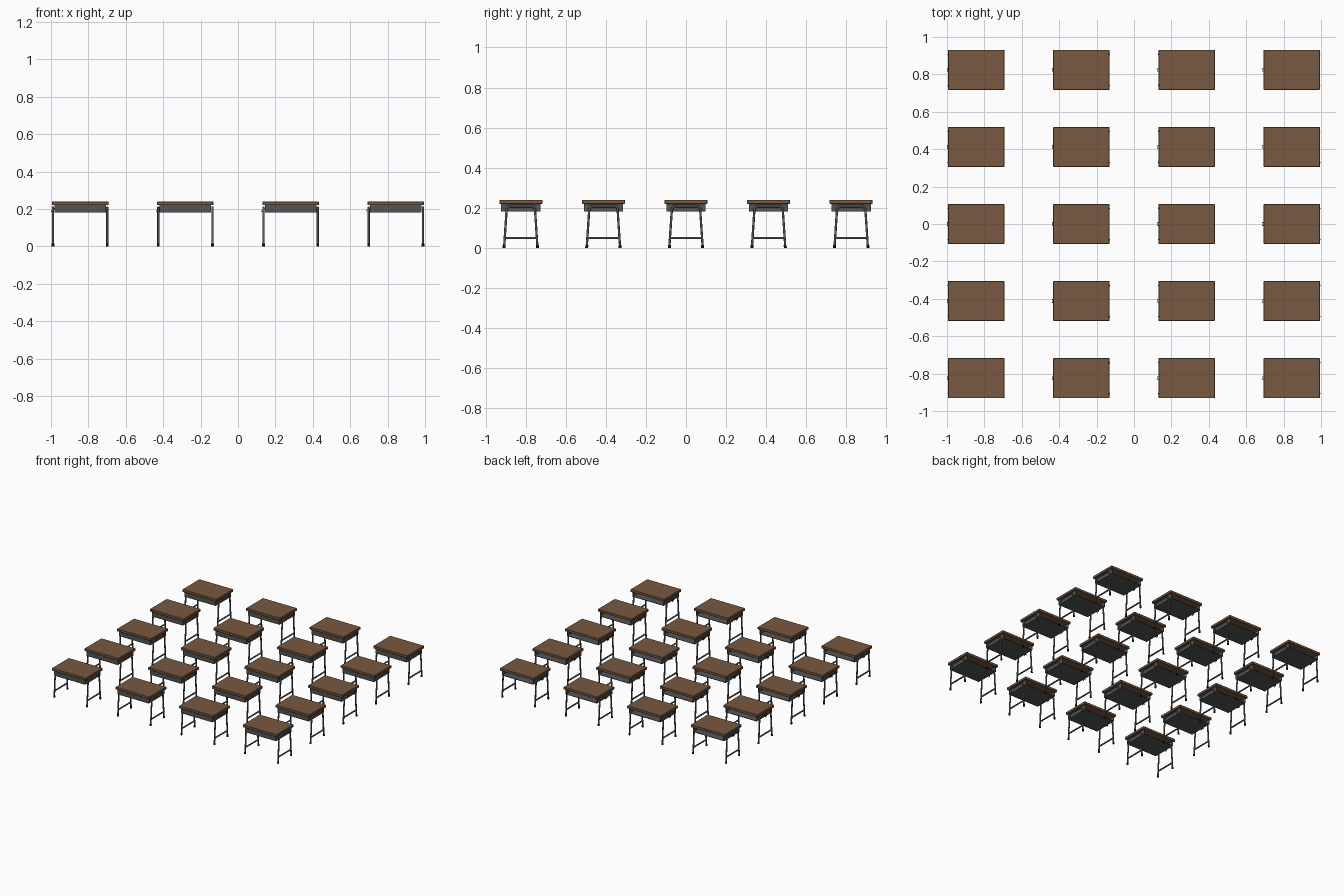
import bpy, bmesh, math
from mathutils import Vector, Matrix

if "Cube" in bpy.data.objects:
    bpy.data.objects.remove(bpy.data.objects["Cube"])


def material(name, rgb):
    m = bpy.data.materials.new(name)
    m.diffuse_color = (*rgb, 1)
    m.use_nodes = True
    m.node_tree.nodes["Principled BSDF"].inputs["Base Color"].default_value = m.diffuse_color
    return m


WOOD = material("brown wood", (0.185, 0.10, 0.052))
STEEL = material("grey steel", (0.085, 0.09, 0.092))
TUBE = material("tube metal", (0.10, 0.105, 0.105))
RUBBER = material("black rubber", (0.008, 0.008, 0.008))


def finish(bm, name, mat):
    bmesh.ops.recalc_face_normals(bm, faces=bm.faces)
    me = bpy.data.meshes.new(name)
    bm.to_mesh(me)
    bm.free()
    me.materials.append(mat)
    return me


def add_box(bm, x0, x1, y0, y1, z0, z1):
    mat = Matrix.Translation(((x0 + x1) / 2, (y0 + y1) / 2, (z0 + z1) / 2)) \
        @ Matrix.Diagonal((x1 - x0, y1 - y0, z1 - z0, 1))
    return bmesh.ops.create_cube(bm, size=1, matrix=mat)["verts"]


def add_tube(bm, pts, r, sides=10):
    """Sweep a round section along a path of points."""
    pts = [Vector(p) for p in pts]
    rings = []
    n = None
    for i, p in enumerate(pts):
        t = (pts[min(i + 1, len(pts) - 1)] - pts[max(i - 1, 0)]).normalized()
        if n is None:
            n = t.orthogonal()
        n = (n - t * n.dot(t)).normalized()
        b = t.cross(n)
        rings.append([bm.verts.new(p + r * (n * math.cos(a) + b * math.sin(a)))
                      for a in (2 * math.pi * k / sides for k in range(sides))])
    for a, b in zip(rings, rings[1:]):
        for k in range(sides):
            f = bm.faces.new((a[k], a[(k + 1) % sides], b[(k + 1) % sides], b[k]))
            f.smooth = True
    bm.faces.new(rings[0])
    bm.faces.new(rings[-1])


# desktop: slab with slightly softened edges
bm = bmesh.new()
add_box(bm, -0.1505, 0.1505, -0.107, 0.107, 0.22, 0.24)
bmesh.ops.bevel(bm, geom=bm.edges[:], offset=0.002, segments=1, affect='EDGES')
top_mesh = finish(bm, "desktop", WOOD)

# book tray: thin sheet box, open at the back
bm = bmesh.new()
t = 0.003
add_box(bm, -0.138, 0.138, -0.098, 0.098, 0.181, 0.181 + t)
add_box(bm, -0.138, 0.138, -0.098, -0.098 + t, 0.181 + t, 0.22)
for s in (-1, 1):
    a, b = sorted((s * 0.138, s * (0.138 - t)))
    add_box(bm, a, b, -0.098 + t, 0.098, 0.181 + t, 0.22)
tray_mesh = finish(bm, "tray", STEEL)

# leg frames: splayed arch at each end, with a low crossbar
bm = bmesh.new()
LX, R = 0.145, 0.0058
for s in (-1, 1):
    path = [(s * LX, -0.083, 0.006), (s * LX, -0.071, 0.188)]
    for i in range(1, 7):
        a = math.radians(15 * i)
        path.append((s * LX, -0.052 - 0.0185 * math.cos(a), 0.190 + 0.0185 * math.sin(a)))
    path += [(x, -y, z) for x, y, z in reversed(path)]
    add_tube(bm, path, R)
    add_tube(bm, [(s * LX, -0.08, 0.05), (s * LX, 0.08, 0.05)], R)
legs_mesh = finish(bm, "leg_frames", TUBE)

# rubber feet
bm = bmesh.new()
for sx in (-1, 1):
    for sy in (-1, 1):
        add_tube(bm, [(sx * LX, sy * 0.0835, 0), (sx * LX, sy * 0.0825, 0.014)], 0.0075)
feet_mesh = finish(bm, "rubber_feet", RUBBER)

# bag hook on the left side
bm = bmesh.new()
for y in (-0.008, 0.008):
    add_tube(bm, [(-0.137, y, 0.205), (-0.150, y, 0.190), (-0.154, y, 0.184),
                  (-0.155, y, 0.194)], 0.0018, 6)
add_tube(bm, [(-0.155, -0.008, 0.194), (-0.155, 0.008, 0.194)], 0.0018, 6)
hook_mesh = finish(bm, "bag_hook", RUBBER)

# grid of desks: four columns by five rows
for c in range(4):
    for r in range(5):
        for me in (top_mesh, tray_mesh, legs_mesh, feet_mesh, hook_mesh):
            ob = bpy.data.objects.new(f"{me.name}_{c + 1}_{r + 1}", me)
            ob.location = ((c - 1.5) * 0.5625, (r - 2) * 0.412, 0)
            bpy.context.collection.objects.link(ob)
